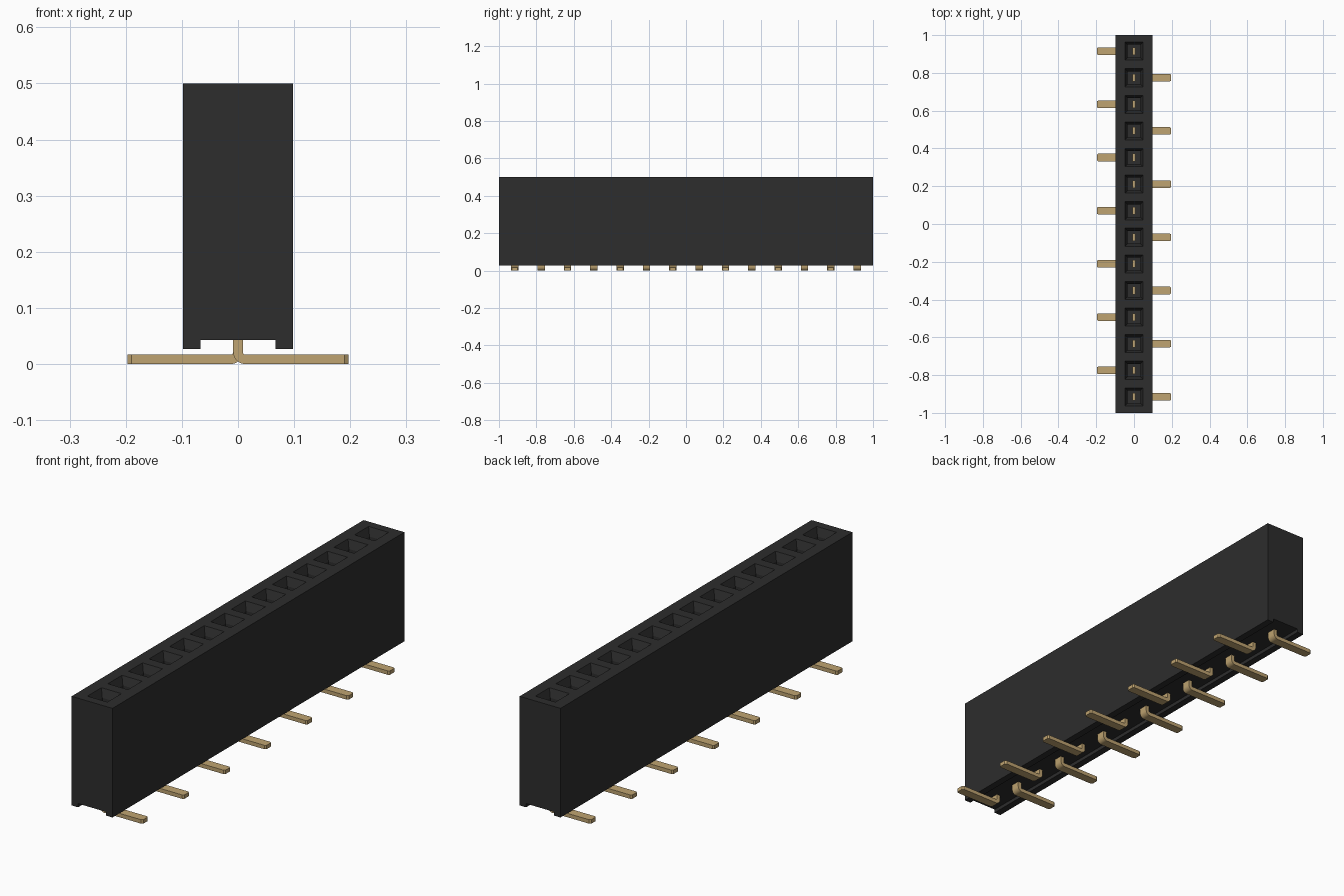
import bpy, bmesh, math
from mathutils import Vector

cube = bpy.data.objects.get("Cube")
if cube:
    bpy.data.objects.remove(cube, do_unlink=True)

COUNT = 14
PITCH = 0.1408
CENTRES = [(i - (COUNT - 1) / 2) * PITCH for i in range(COUNT)]


def material(name, rgb, roughness):
    mat = bpy.data.materials.new(name)
    mat.use_nodes = True
    mat.diffuse_color = (*rgb, 1)
    bsdf = mat.node_tree.nodes["Principled BSDF"]
    bsdf.inputs["Base Color"].default_value = (*rgb, 1)
    bsdf.inputs["Roughness"].default_value = roughness
    return mat


def loft(bm, rings):
    """Join closed rings of points into a capped solid."""
    loops = [[bm.verts.new(p) for p in ring] for ring in rings]
    for a, b in zip(loops, loops[1:]):
        for j in range(len(a)):
            k = (j + 1) % len(a)
            bm.faces.new((a[j], a[k], b[k], b[j]))
    bm.faces.new(loops[0])
    bm.faces.new(loops[-1])
    bmesh.ops.recalc_face_normals(bm, faces=bm.faces[:])


def finish(bm, name, mat):
    mesh = bpy.data.meshes.new(name)
    bm.to_mesh(mesh)
    bm.free()
    mesh.materials.append(mat)
    return mesh


def place(name, mesh):
    obj = bpy.data.objects.new(name, mesh)
    bpy.context.collection.objects.link(obj)
    return obj


black = material("black plastic", (0.026, 0.026, 0.026), 0.6)
gold = material("gold metal", (0.52, 0.37, 0.165), 0.5)

# Housing: channelled profile along y, split at the edges of every socket
TOP, SOCKET = 0.5, 0.048
half = [(SOCKET, TOP), (0.098, TOP), (0.098, 0.027), (0.067, 0.027), (0.067, 0.043)]
profile = half + [(-x, z) for x, z in reversed(half)]
stations = [-1] + [c + s * SOCKET for c in CENTRES for s in (-1, 1)] + [1]
bm = bmesh.new()
loft(bm, [[(x, y, z) for x, z in profile] for y in stations])

# Sockets: sloped lead-in, then a straight square hole
def is_socket(face):
    c = face.calc_center_median()
    return (face.normal.z > 0.9 and abs(c.x) < 0.01
            and min(abs(c.y - y) for y in CENTRES) < 0.01)

sockets = [f for f in bm.faces if is_socket(f)]
bmesh.ops.inset_individual(bm, faces=sockets, thickness=0.02, depth=-0.035)
floors = bmesh.ops.extrude_discrete_faces(bm, faces=sockets)["faces"]
for face in floors:
    bmesh.ops.translate(bm, verts=face.verts[:], vec=(0, 0, -0.26))
place("housing", finish(bm, "housing", black))

# Contact: flat strip with a post, a rounded bend and a foot with a narrowed tip
T, W, R = 0.0085, 0.02, 0.0125
path = [(Vector((0, 0.32)), Vector((1, 0)), W)]
for step in range(7):
    a = math.radians(90 * step / 6)
    normal = Vector((math.cos(a), math.sin(a)))
    path.append((Vector((R, T + R)) - normal * R, normal, W))
for x, w in ((0.19, W), (0.197, 0.015)):
    path.append((Vector((x, T)), Vector((0, 1)), w))
rings = []
for p, n, w in path:
    a, b = p + n * T, p - n * T
    rings.append([(a.x, -w, a.y), (a.x, w, a.y), (b.x, w, b.y), (b.x, -w, b.y)])
bm = bmesh.new()
loft(bm, rings)
contact_mesh = finish(bm, "contact", gold)

# Contacts alternate between the two sides
for i, y in enumerate(CENTRES):
    contact = place(f"contact_{i + 1}", contact_mesh)
    contact.location.y = y
    contact.rotation_euler.z = math.pi * (i % 2)

# Smooth the bend, keep the edges sharp
bpy.ops.object.select_all(action="DESELECT")
contact.select_set(True)
bpy.context.view_layer.objects.active = contact
bpy.ops.object.shade_smooth_by_angle(angle=math.radians(30))
